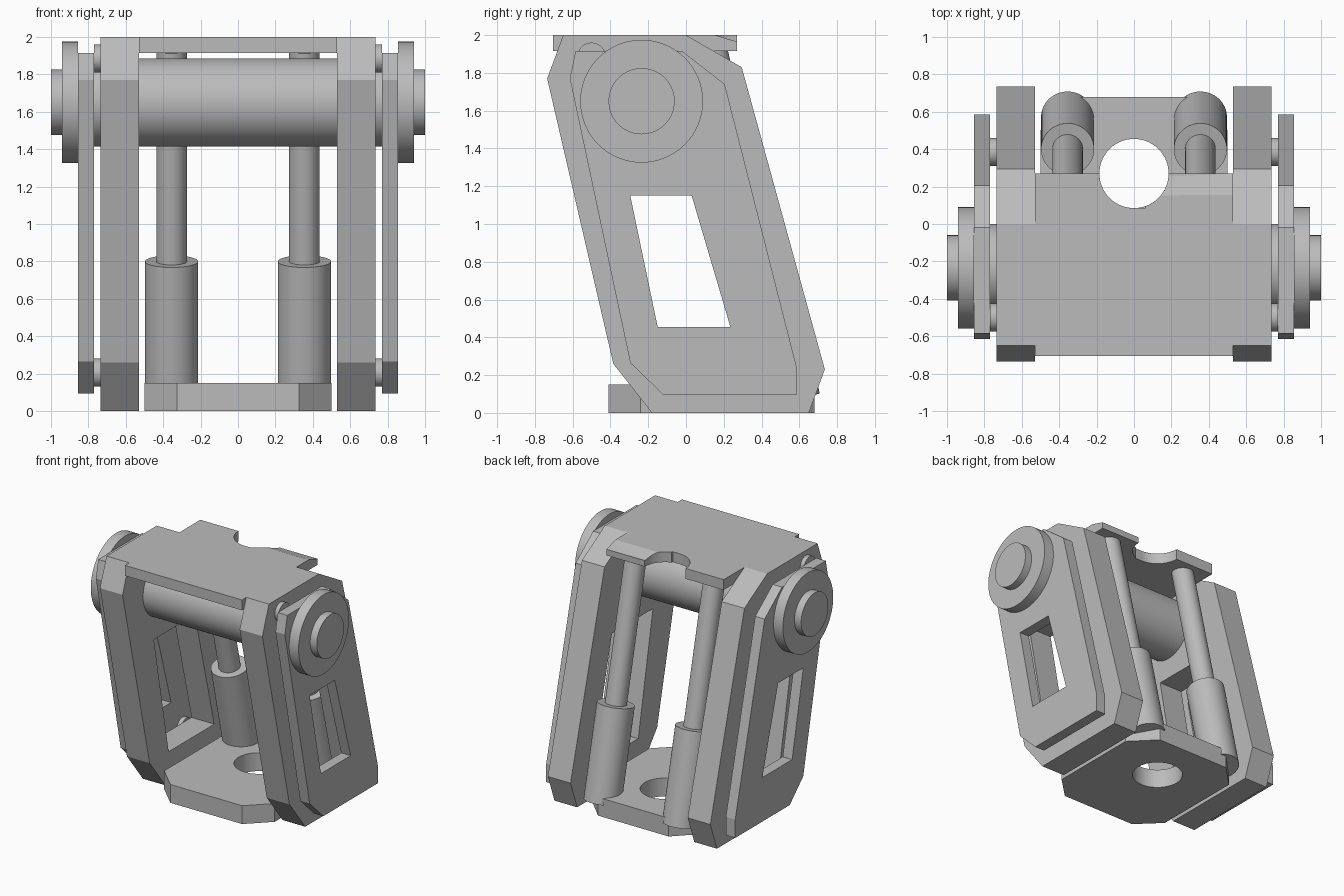
import bpy
import bmesh
from math import cos, sin, pi, radians
from mathutils import Matrix, Vector

cube = bpy.data.objects.get("Cube")
if cube:
    bpy.data.objects.remove(cube)

grey = bpy.data.materials.new("plain_grey")
grey.use_nodes = True
COLOUR = (0.5, 0.5, 0.5, 1)
grey.diffuse_color = COLOUR
grey.node_tree.nodes["Principled BSDF"].inputs["Base Color"].default_value = COLOUR

# Local x, y, z become world y, z, x
SIDE = Matrix(((0, 0, 1, 0), (1, 0, 0, 0), (0, 1, 0, 0), (0, 0, 0, 1)))


def slab(name, loops, low, high, frame=Matrix()):
    """Flat plate from an outline plus optional hole loops, between two depths."""
    curve = bpy.data.curves.new(name, "CURVE")
    curve.dimensions = "2D"
    curve.fill_mode = "BOTH"
    curve.extrude = (high - low) / 2
    for loop in loops:
        spline = curve.splines.new("POLY")
        spline.points.add(len(loop) - 1)
        for point, (u, v) in zip(spline.points, loop):
            point.co = (u, v, 0, 1)
        spline.use_cyclic_u = True
    temp = bpy.data.objects.new(name + "_outline", curve)
    bpy.context.collection.objects.link(temp)
    bpy.context.view_layer.update()
    mesh = bpy.data.meshes.new_from_object(
        temp.evaluated_get(bpy.context.evaluated_depsgraph_get()))
    bpy.data.objects.remove(temp)
    mesh.transform(frame @ Matrix.Translation((0, 0, (low + high) / 2)))
    bm = bmesh.new()
    bm.from_mesh(mesh)
    bmesh.ops.remove_doubles(bm, verts=bm.verts, dist=0.0001)
    bmesh.ops.recalc_face_normals(bm, faces=bm.faces)
    bm.to_mesh(mesh)
    bm.free()
    mesh.materials.clear()
    mesh.materials.append(grey)
    for poly in mesh.polygons:
        poly.use_smooth = False
        poly.material_index = 0
    obj = bpy.data.objects.new(name, mesh)
    bpy.context.collection.objects.link(obj)
    return obj


def rod(name, start, end, radius):
    """Smooth capped cylinder between two points."""
    start, end = Vector(start), Vector(end)
    axis = end - start
    bpy.ops.mesh.primitive_cylinder_add(
        vertices=64, radius=radius, depth=axis.length, location=(start + end) / 2,
        rotation=axis.to_track_quat("Z", "Y").to_euler())
    obj = bpy.context.object
    obj.name = name
    obj.data.materials.append(grey)
    bpy.ops.object.shade_smooth_by_angle(angle=radians(35))
    return obj


def arc(centre, radius, a, b, steps):
    return [(centre[0] + radius * cos(radians(a + (b - a) * i / steps)),
             centre[1] + radius * sin(radians(a + (b - a) * i / steps)))
            for i in range(steps + 1)]


# Side profiles as (y, z)
inner_outline = [(-0.65, 2), (-0.735, 1.77), (-0.385, 0.26), (-0.18, 0),
                 (0.65, 0), (0.735, 0.23), (0.295, 1.83), (0, 2)]
inner_window = [(-0.33, 1.25), (0.2, 1.25), (0.45, 0.26), (-0.14, 0.26)]
outer_outline = [(-0.585, 1.915), (-0.615, 1.77), (-0.295, 0.265), (-0.12, 0.095),
                 (0.585, 0.095), (0.585, 0.245), (0.205, 1.74), (-0.02, 1.915)]
outer_window = [(-0.295, 1.15), (0.03, 1.15), (0.235, 0.455), (-0.15, 0.455)]
AXLE = (-0.235, 1.65)

for side, s in (("left", 1), ("right", -1)):
    # Side plates with windows
    for label, loops, near, far in (
            ("inner", (inner_outline, inner_window), 0.53, 0.735),
            ("outer", (outer_outline, outer_window), 0.77, 0.855)):
        slab(f"{side}_{label}_side_plate", loops, *sorted((s * near, s * far)), SIDE)

    # Pivot caps and the spacer pins between the plates
    for label, (y, z), near, far, radius in (
            ("pivot_disc", AXLE, 0.855, 0.94, 0.325),
            ("pivot_hub", AXLE, 0.94, 1.0, 0.175),
            ("upper_pin", (-0.5, 1.885), 0.735, 0.77, 0.075),
            ("lower_pin", (0.385, 0.205), 0.735, 0.77, 0.075)):
        rod(f"{side}_{label}", (s * near, y, z), (s * far, y, z), radius)

    # Slanted piston
    x = s * 0.355
    rod(f"{side}_piston_rod", (x, 0.41, 0.75), (x, 0.135, 1.93), 0.082)
    rod(f"{side}_piston_sleeve", (x, 0.57, 0.07), (x, 0.4, 0.8), 0.142)

# Cross axle
rod("cross_axle", (-0.77, *AXLE), (0.77, *AXLE), 0.235)

# Base plate with round hole
HOLE = (0, 0.27)
base = [(-0.325, -0.41), (0.325, -0.41), (0.5, -0.24), (0.5, 0.5),
        (0.32, 0.68), (-0.32, 0.68), (-0.5, 0.5), (-0.5, -0.24)]
slab("base_plate", (base, arc(HOLE, 0.185, 0, 354, 59)), 0, 0.15)

# Top plate with curved notch
sweep = [(0.53, 0.155), (0.3, 0.155), (0.24, 0.145), (0.18, 0.118),
         (0.12, 0.095), (0.06, 0.084)]
notch = arc(HOLE, 0.185, 270, 180, 20)
slab("top_plate",
     ([(-0.53, -0.705), (0.53, -0.705)] + sweep + notch + [(-0.53, 0.27)],),
     1.915, 2)

# Lowered lip beside the notch, sloping down to the rear
lip = slab("top_plate_lip",
           (sweep + arc(HOLE, 0.185, 290, 360, 14) + [(0.53, 0.27)],), 1.915, 2)
for v in lip.data.vertices:
    if v.co.z > 1.95:
        v.co.z -= 0.035 * min(1, max(0, (v.co.y - 0.155) / 0.1))
